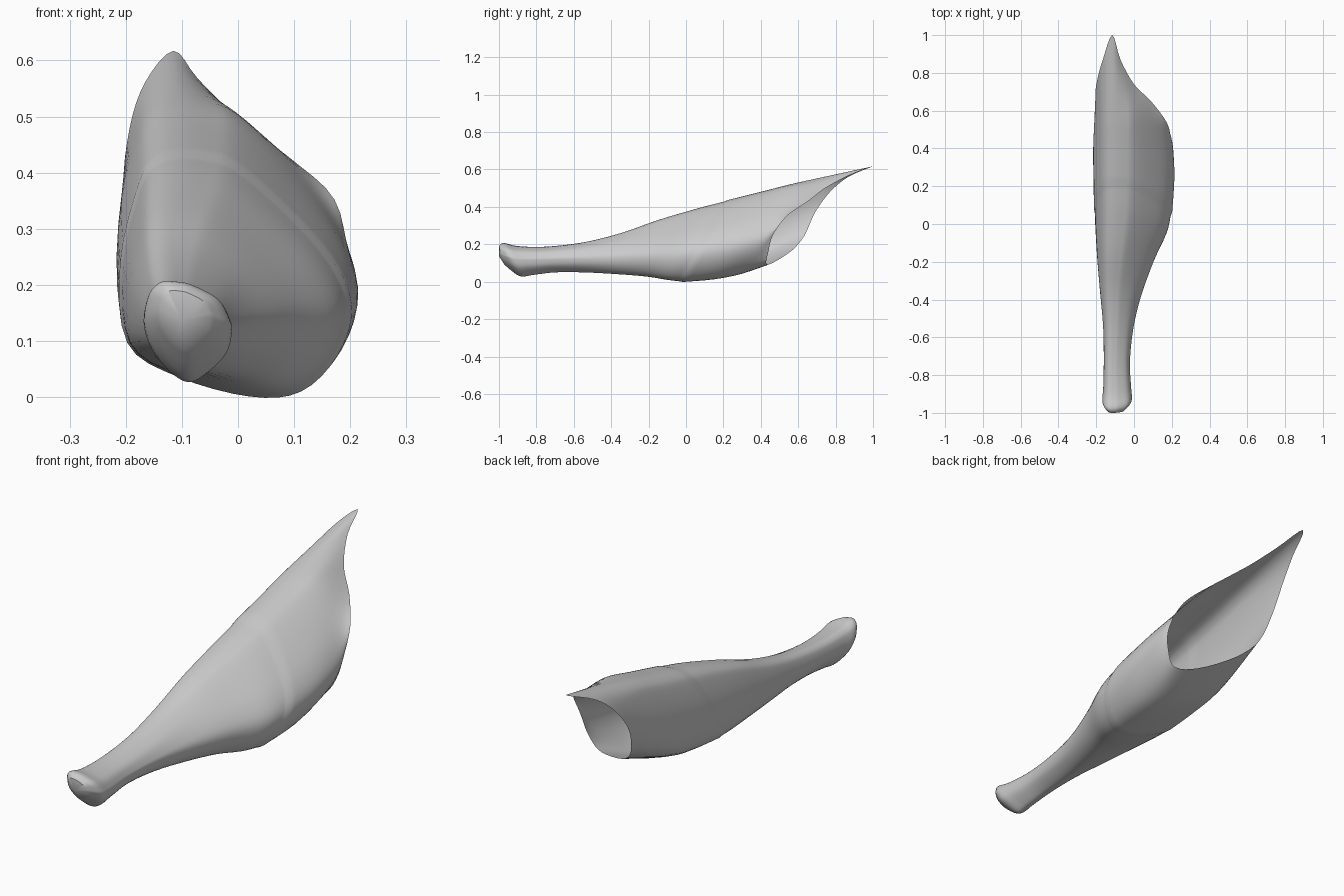
import bpy, bmesh
from mathutils import Vector

if "Cube" in bpy.data.objects:
    bpy.data.objects.remove(bpy.data.objects["Cube"])

# Unit cross-sections (u across, v up), clockwise from the top ridge
BODY = [(.25, 1), (.38, .99), (.5, .95), (.71, .78), (.91, .57), (1, .37), (.94, .17),
        (.78, .02), (.56, 0), (.25, .08), (.03, .22), (0, .55), (.08, .87), (.15, .97)]
NECK = [(.25, 1), (.4, .99), (.55, .96), (.85, .82), (.98, .62), (1, .5), (.93, .28),
        (.7, .08), (.5, 0), (.28, .12), (.08, .35), (0, .6), (.05, .85), (.14, .96)]

# Stations: y at bottom, y at top, left, right, bottom, top, blend neck -> body
FRONT = [(-.97, -1, -.14, -.05, .09, .19, 0),
         (-.89, -.975, -.167, -.013, .03, .207, 0),
         (-.82, -.9, -.163, -.016, .036, .19, 0),
         (-.7, -.75, -.16, -.022, .05, .187, .1),
         (-.55, -.55, -.163, -.003, .05, .21, .35),
         (-.4, -.35, -.178, .038, .043, .259, .7),
         (-.22, -.15, -.193, .105, .03, .329, .95),
         (-.1, .06, -.202, .173, .012, .391, 1),
         (-.03, .2, -.206, .195, .004, .427, 1)]
BACK = [(-.015, .23, -.21, .203, .001, .438, 1),
        (.15, .42, -.213, .214, .015, .485, 1),
        (.3, .6, -.213, .206, .045, .53, 1)]

# Slanted open rim, same order as the sections
RIM = [(-.115, 1, .617), (-.072, .87, .568), (0, .74, .497), (.09, .65, .428),
       (.172, .54, .352), (.192, .465, .25), (.175, .44, .16), (.13, .43, .095),
       (.03, .475, .107), (-.1, .57, .17), (-.175, .635, .25), (-.203, .69, .37),
       (-.193, .77, .48), (-.165, .87, .562)]


def section(s):
    yb, yt, l, r, zb, zt, m = s
    pts = []
    for a, b in zip(NECK, BODY):
        u = a[0] + (b[0] - a[0]) * m
        v = a[1] + (b[1] - a[1]) * m
        pts.append(Vector((l + (r - l) * u, yb + (yt - yb) * v, zb + (zt - zb) * v)))
    return pts


def catmull(a, b, c, d, t):
    return (b * 2 + (c - a) * t + (a * 2 - b * 5 + c * 4 - d) * t * t
            + (b * 3 - a - c * 3 + d) * t ** 3) * .5


def round_ring(p, n=4):
    k = len(p)
    return [catmull(p[i - 1], p[i], p[(i + 1) % k], p[(i + 2) % k], j / n)
            for i in range(k) for j in range(n)]


def loft(rings, n=4):
    last = len(rings) - 1
    out = []
    for i in range(last):
        four = (rings[max(i - 1, 0)], rings[i], rings[i + 1], rings[min(i + 2, last)])
        for j in range(n):
            out.append([catmull(*q, j / n) for q in zip(*four)])
    return out + [rings[-1]]


# The small step between front and back lofts forms the seam band
front = loft([round_ring(section(s)) for s in FRONT])
back = loft([round_ring(section(s)) for s in BACK] + [round_ring([Vector(p) for p in RIM])])

bm = bmesh.new()
rows = [[bm.verts.new(p) for p in ring] for ring in front + back]
for a, b in zip(rows, rows[1:]):
    for i in range(len(a)):
        bm.faces.new((a[i - 1], a[i], b[i], b[i - 1]))
# Rounded closed end of the neck
tip = bm.verts.new((-.1, -1, .137))
for i in range(len(rows[0])):
    bm.faces.new((tip, rows[0][i], rows[0][i - 1]))
bmesh.ops.recalc_face_normals(bm, faces=bm.faces)

mesh = bpy.data.meshes.new("hollow_shell")
bm.to_mesh(mesh)
bm.free()
shell = bpy.data.objects.new("hollow_shell", mesh)
bpy.context.collection.objects.link(shell)
bpy.context.view_layer.objects.active = shell
shell.select_set(True)
bpy.ops.object.shade_smooth_by_angle(angle=.6)
